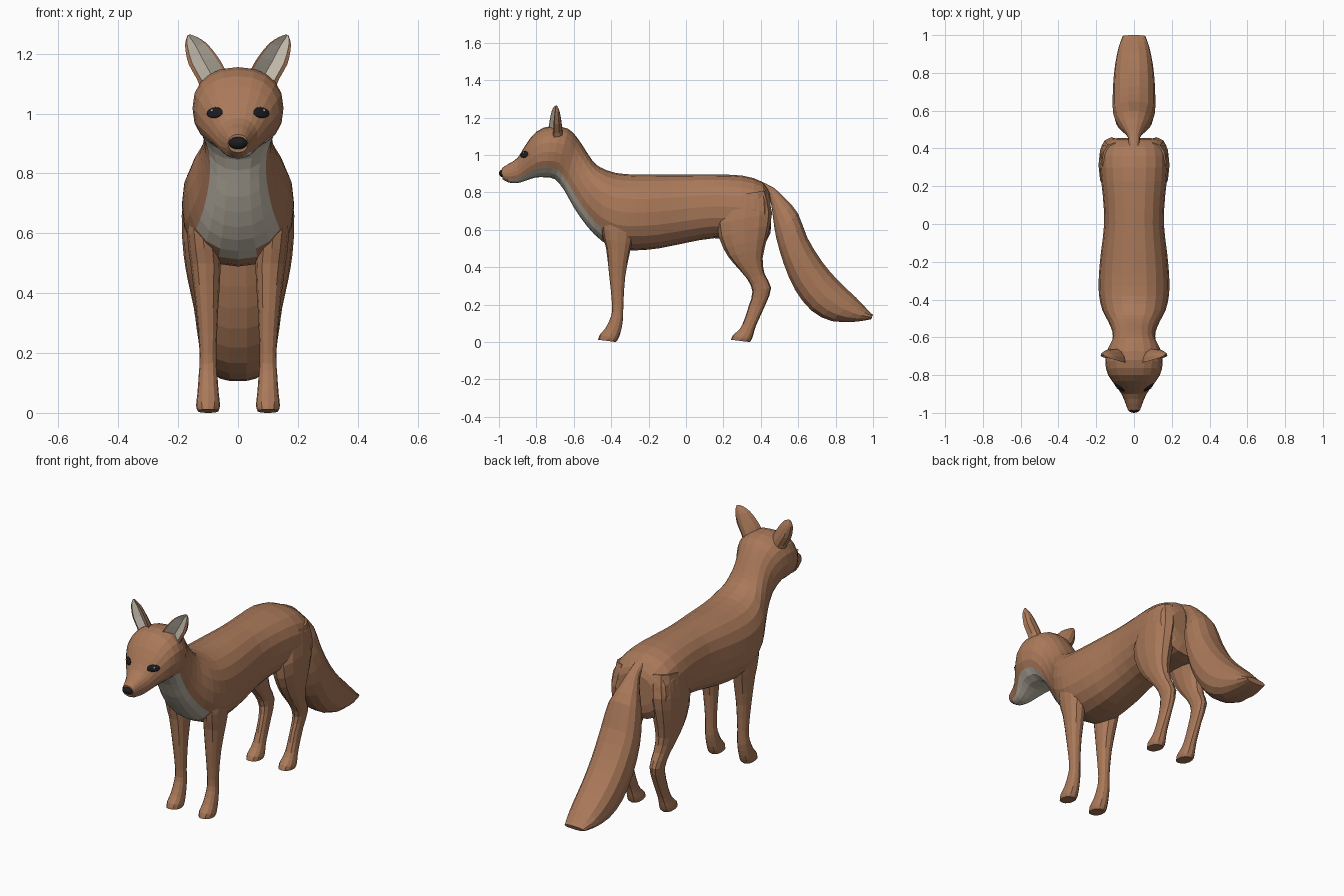
import bpy, bmesh, math
from mathutils import Vector
from mathutils.bvhtree import BVHTree

if "Cube" in bpy.data.objects:
    bpy.data.objects.remove(bpy.data.objects["Cube"])


def material(name, rgb):
    m = bpy.data.materials.new(name)
    m.diffuse_color = (*rgb, 1)
    m.use_nodes = True
    m.node_tree.nodes["Principled BSDF"].inputs["Base Color"].default_value = m.diffuse_color
    return m


FUR = material("russet fur", (0.40, 0.19, 0.10))
PALE = material("pale fur", (0.56, 0.51, 0.42))
DARK = material("dark nose and eyes", (0.012, 0.012, 0.015))


def finish(name, bm, mats):
    bmesh.ops.recalc_face_normals(bm, faces=bm.faces)
    me = bpy.data.meshes.new(name)
    bm.to_mesh(me)
    bm.free()
    for m in mats:
        me.materials.append(m)
    ob = bpy.data.objects.new(name, me)
    bpy.context.collection.objects.link(ob)
    return ob


def spline(rows, steps):
    """Catmull-Rom refinement of a list of number tuples."""
    out = []
    for i in range(len(rows) - 1):
        p = [rows[max(i - 1, 0)], rows[i], rows[i + 1], rows[min(i + 2, len(rows) - 1)]]
        for k in range(steps):
            t = k / steps
            out.append([0.5 * (2 * b + (c - a) * t + (2 * a - 5 * b + 4 * c - d) * t * t
                               + (3 * b - a - 3 * c + d) * t ** 3) for a, b, c, d in zip(*p)])
    return out + [list(rows[-1])]


def loft(name, rows, side=1, n=16, steps=2, power=0.88, pale=None):
    """Rings spanning two side-view points (y, z), with x centre and half width."""
    bm = bmesh.new()
    rings = []
    for ya, za, yb, zb, xc, w in spline(rows, steps):
        ring = []
        for j in range(n):
            t = 2 * math.pi * j / n
            c, s = (math.copysign(abs(f) ** power, f) for f in (math.cos(t), math.sin(t)))
            y = (ya + yb) / 2 + s * (ya - yb) / 2
            z = (za + zb) / 2 + s * (za - zb) / 2
            ring.append(bm.verts.new((side * (xc + w * c), y, max(z, 0))))
        rings.append(ring)
    for i in range(len(rings) - 1):
        for j in range(n):
            k = (j + 1) % n
            f = bm.faces.new((rings[i][j], rings[i][k], rings[i + 1][k], rings[i + 1][j]))
            if pale and pale(i / steps, math.sin(2 * math.pi * (j + 0.5) / n)):
                f.material_index = 1
    bm.faces.new(rings[0])
    bm.faces.new(rings[-1])
    return finish(name, bm, (FUR, PALE))


def ball(name, loc, scale, mat, normal=None):
    bm = bmesh.new()
    bmesh.ops.create_uvsphere(bm, u_segments=14, v_segments=8, radius=1)
    ob = finish(name, bm, (mat,))
    ob.location, ob.scale = loc, scale
    if normal:
        ob.rotation_euler = normal.to_track_quat('Z', 'Y').to_euler()
    return ob


# body, neck and head: top point, bottom point, half width
body_rows = [
    (.45, .79, .455, .62, .11), (.41, .855, .43, .54, .17), (.30, .89, .30, .545, .18),
    (.15, .895, .15, .555, .165), (0, .895, 0, .53, .158), (-.15, .895, -.15, .50, .175),
    (-.27, .895, -.27, .49, .186), (-.38, .905, -.36, .495, .186), (-.46, .935, -.45, .54, .168),
    (-.50, .97, -.53, .62, .137), (-.54, 1.03, -.60, .72, .115), (-.58, 1.09, -.65, .81, .115),
    (-.63, 1.14, -.70, .87, .14), (-.72, 1.155, -.75, .88, .152), (-.80, 1.125, -.80, .88, .137),
    (-.86, 1.05, -.85, .865, .098), (-.90, .985, -.90, .85, .066), (-.95, .952, -.95, .853, .045),
    (-.985, .93, -.98, .87, .033)]


# pale bib and jaw: underside of the loft from chest to chin
def bib(s, v):
    limit = -.9 if s < 8 else (-.5 if s < 12 else -.7)
    return 7.5 <= s < 17 and v < limit


body = loft("body_and_head", [r[:4] + (0, r[4]) for r in body_rows], n=20, pale=bib)

# bushy tail
tail_rows = [
    (.40, .86, .42, .79, .03), (.47, .825, .45, .76, .032), (.53, .77, .465, .66, .058),
    (.60, .69, .48, .56, .092), (.65, .56, .52, .42, .11), (.73, .43, .58, .28, .113),
    (.82, .325, .67, .165, .11), (.91, .24, .78, .11, .10), (.97, .175, .91, .108, .08),
    (1.0, .145, .99, .122, .06)]
loft("tail", [r[:4] + (0, r[4]) for r in tail_rows], n=14)

# legs: front point, back point, x centre, half width
front_leg = [
    (-.44, .76, -.26, .76, .12, .055), (-.45, .6, -.28, .58, .118, .052),
    (-.427, .5, -.30, .48, .108, .05), (-.41, .35, -.325, .35, .103, .037),
    (-.395, .2, -.335, .2, .1, .028), (-.40, .14, -.337, .12, .1, .031),
    (-.43, .075, -.35, .05, .1, .036), (-.46, .04, -.365, .012, .1, .04),
    (-.47, .012, -.375, 0, .1, .035)]
hind_leg = [
    (.22, .78, .43, .81, .10, .07), (.165, .63, .46, .69, .118, .07),
    (.20, .50, .435, .56, .122, .06), (.255, .42, .41, .45, .118, .048),
    (.325, .34, .42, .365, .11, .038), (.355, .27, .455, .29, .105, .033),
    (.335, .19, .425, .20, .1, .027), (.30, .09, .375, .09, .1, .03),
    (.272, .055, .36, .04, .1, .036), (.25, .035, .35, .012, .1, .04),
    (.24, .012, .34, 0, .1, .035)]

# ears: inner edge (x, z), outer edge (x, z), depth
ear_rows = [(.035, 1.11, .12, 1.07, .06), (.042, 1.145, .137, 1.115, .058),
            (.068, 1.19, .165, 1.165, .05), (.105, 1.235, .176, 1.215, .035),
            (.14, 1.257, .175, 1.243, .02), (.16, 1.264, .168, 1.262, .006)]


def ear(name, side):
    bm = bmesh.new()
    rings = []
    for xi, zi, xo, zo, d in spline(ear_rows, 2):
        shape = [(0, 0)] + [(.5 - .5 * math.cos(a), math.sin(a))
                            for a in (math.pi * k / 6 for k in range(1, 6))]
        shape += [(1, 0), (.88, -.05), (.5, .45), (.08, .05)]
        yi = -.735 + (.06 - d) * .7
        rings.append([bm.verts.new((side * (xi + (xo - xi) * u), yi + .03 * u * d / .06 + v * d,
                                    zi + (zo - zi) * u)) for u, v in shape])
    n = len(rings[0])
    for a, b in zip(rings, rings[1:]):
        for j in range(n):
            k = (j + 1) % n
            f = bm.faces.new((a[j], a[k], b[k], b[j]))
            f.material_index = 1 if j in (7, 8) else 0
    bm.faces.new(rings[0])
    bm.faces.new(rings[-1])
    return finish(name, bm, (FUR, PALE))


# eyes are set on the head surface by ray cast
bm = bmesh.new()
bm.from_mesh(body.data)
tree = BVHTree.FromBMesh(bm)
for side, tag in ((1, "left"), (-1, "right")):
    loft("front_leg_" + tag, front_leg, side, n=12)
    loft("hind_leg_" + tag, hind_leg, side, n=12)
    ear("ear_" + tag, side)
    hit, nor, _, _ = tree.ray_cast(Vector((side * .078, -2, 1.003)), Vector((0, 1, 0)))
    ball("eye_" + tag, hit, (.034, .019, .008), DARK, nor)
    ball("eye_glint_" + tag, hit + nor * .006 + Vector((side * .006, 0, .006)),
         (.005, .005, .003), PALE, nor)
bm.free()

# nose
ball("nose", (0, -.975, .902), (.034, .025, .022), DARK)
